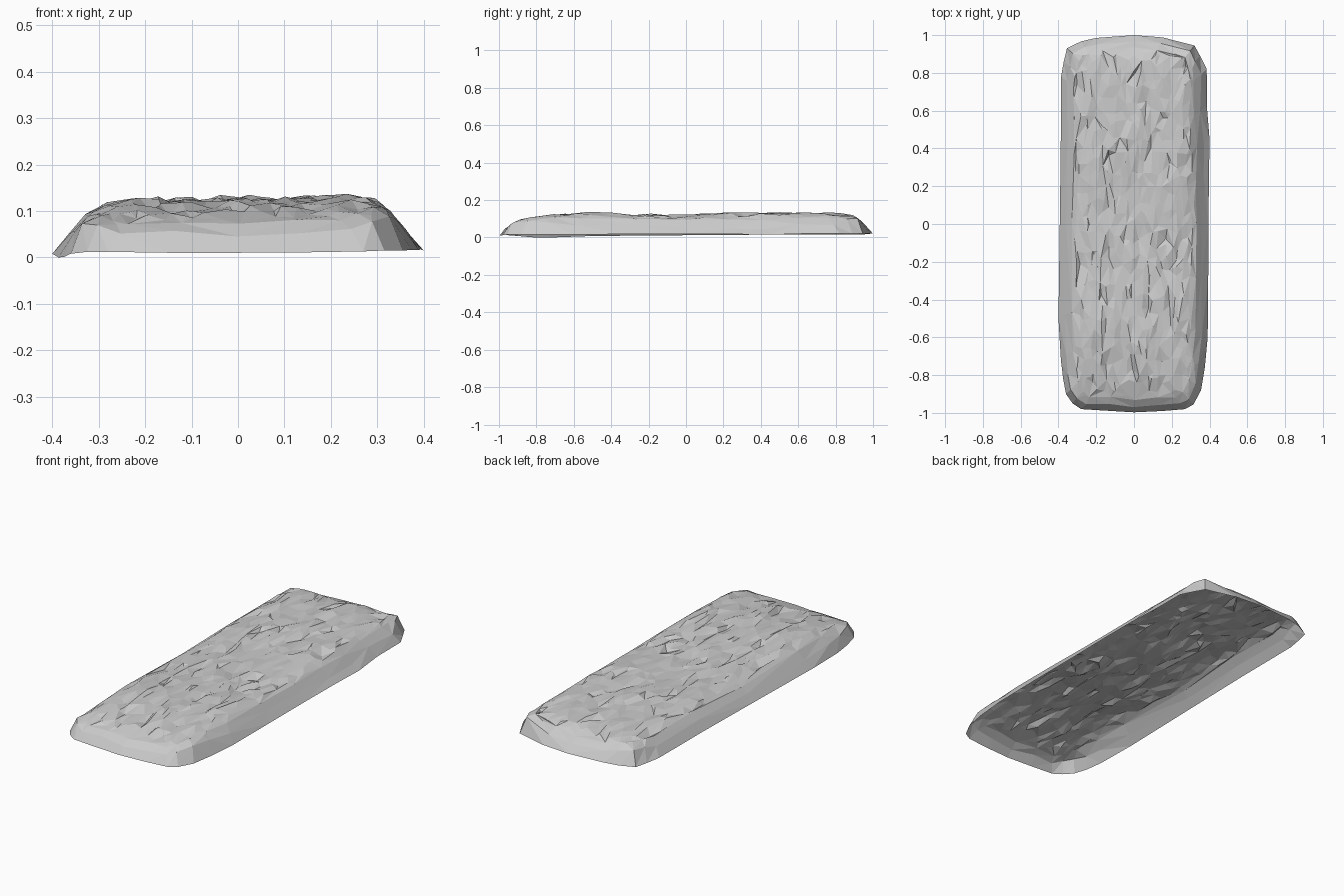
import bpy, bmesh, random
from mathutils import Vector, noise
from mathutils.geometry import delaunay_2d_cdt

if "Cube" in bpy.data.objects:
    bpy.data.objects.remove(bpy.data.objects["Cube"])

random.seed(7)

# Plan outline of the slab: x, y, rim height (counter-clockwise from the front)
outline = [(0, -.997, .01), (.15, -.99, .011), (.27, -.98, .013), (.315, -.955, .015),
           (.355, -.88, .015), (.375, -.76, .016), (.39, -.6, .016), (.393, -.3, .018),
           (.394, 0, .018), (.397, .25, .018), (.4, .45, .015), (.386, .62, .02),
           (.385, .82, .02), (.35, .89, .02), (.32, .945, .02), (.15, .988, .02),
           (0, 1, .02), (-.2, .985, .02), (-.28, .967, .018), (-.355, .93, .015),
           (-.372, .86, .015), (-.386, .78, .015), (-.388, .4, .015), (-.393, 0, .012),
           (-.4, -.5, .008), (-.387, -.72, 0), (-.375, -.82, .001), (-.36, -.9, .008),
           (-.325, -.95, .012), (-.28, -.98, .012), (-.15, -.988, .01)]


def interp(table, t):
    for (a, za), (b, zb) in zip(table, table[1:]):
        if t <= b:
            return za + (zb - za) * max(0, (t - a) / (b - a))
    return table[-1][1]


# Crown height along the length, and edge profiles by distance from the rim
crown = [(-1, .10), (-.75, .112), (-.55, .124), (0, .115), (.5, .126), (.75, .122), (1, .113)]
side = [(0, 0), (.03, .38), (.06, .72), (.1, .93), (.15, 1)]
front = [(0, 0), (.015, .28), (.06, .66), (.11, .83), (.2, .97), (.3, 1)]
back = [(0, 0), (.02, .35), (.065, .8), (.1, .95), (.15, 1)]


def height(x, y):
    dx = .392 - abs(x)
    dy = .992 - abs(y)
    h = interp(crown, y) + .022 * x
    h += .011 * noise.noise(Vector((x * 9, y * 3, 2)))
    f = min(interp(side, dx), interp(back if y > 0 else front, dy))
    return .014 + (h - .014) * f


# Rim, bevel rings and scattered chips on top
pts = [Vector(p) for p in outline]
n = len(outline)
for d in (.032, .068):
    for i, (x, y, z) in enumerate(outline):
        px = x * (1 - d / .4) + random.uniform(-.006, .006)
        py = y * (1 - d) + random.uniform(-.006, .006)
        pts.append(Vector((px, py, height(px, py) + random.uniform(-.003, .003))))
ROWS, COLS = 31, 17
for r in range(ROWS):
    for c in range(COLS):
        x = -.315 + .63 * (c + .5 * (r % 2)) / (COLS - .5) + random.uniform(-.017, .017)
        y = -.9 + 1.8 * r / (ROWS - 1) + random.uniform(-.03, .03)
        if abs(x) > .29 and abs(y) > .84 or abs(x) > .32 or abs(y) > .91:
            continue
        j = random.uniform(-.006, .006)
        if random.random() < .13:
            j -= random.uniform(.006, .013)
        pts.append(Vector((x, y, height(x, y) + j)))

# Triangulate with the length squeezed so the facets run lengthwise
flat = [Vector((p.x, p.y * .42)) for p in pts]
edges = [(k * n + i, k * n + (i + 1) % n) for k in range(3) for i in range(n)]
v2, e2, faces, src, _, _ = delaunay_2d_cdt(flat, edges, [], 1, 1e-5)
bm = bmesh.new()
verts = []
for p, s in zip(v2, src):
    z = pts[s[0]].z if s else height(p.x, p.y / .42)
    verts.append(bm.verts.new((p.x, p.y / .42, z)))
for f in faces:
    bm.faces.new([verts[i] for i in f])
bm.normal_update()
for f in bm.faces:
    if f.normal.z < 0:
        f.normal_flip()

# Open-bottomed rough slab, flat shaded
mesh = bpy.data.meshes.new("rough_slab")
bm.to_mesh(mesh)
bm.free()
slab = bpy.data.objects.new("rough_slab", mesh)
bpy.context.collection.objects.link(slab)
